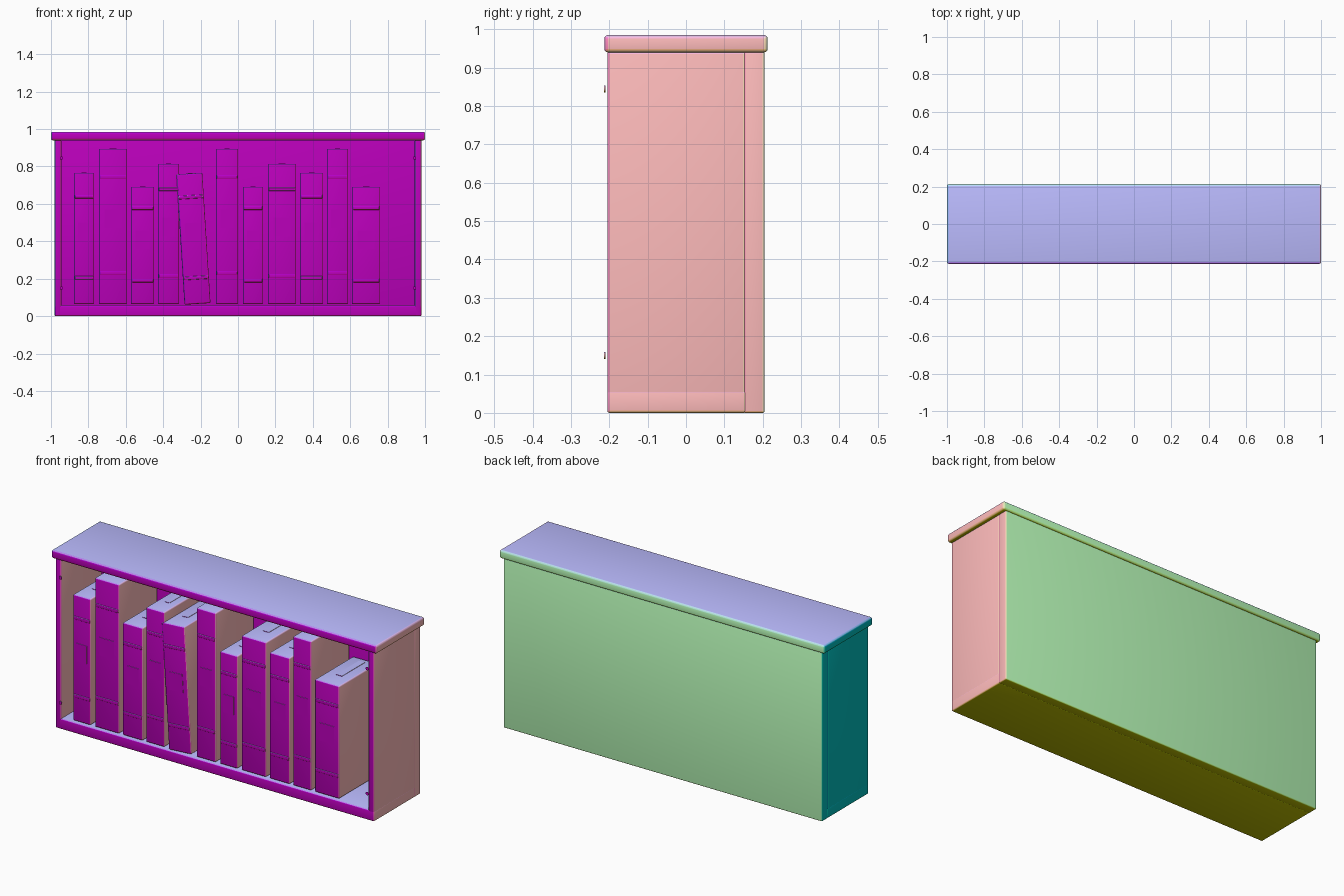
import bpy
import bmesh
import math
from mathutils import Matrix, Vector

if "Cube" in bpy.data.objects:
    bpy.data.objects.remove(bpy.data.objects["Cube"])

PAINTS = {}


def paint(normal):
    """Material whose colour follows the facing direction, in coarse steps."""
    key = tuple(round(c * 2) / 2 + 0.0 for c in normal)
    if key not in PAINTS:
        mat = bpy.data.materials.new("facing_paint")
        mat.diffuse_color = (*(0.5 + 0.5 * c for c in key), 1)
        mat.use_nodes = True
        mat.node_tree.nodes["Principled BSDF"].inputs["Base Color"].default_value = mat.diffuse_color
        PAINTS[key] = mat
    return PAINTS[key]


def finish(name, bm, matrix):
    """Turn a bmesh into a smooth-shaded object painted by facing direction."""
    me = bpy.data.meshes.new(name)
    bm.to_mesh(me)
    bm.free()
    me.transform(matrix)
    ob = bpy.data.objects.new(name, me)
    bpy.context.collection.objects.link(ob)
    slots = {}
    for poly in me.polygons:
        mat = paint(poly.normal)
        if mat not in slots:
            slots[mat] = len(me.materials)
            me.materials.append(mat)
        poly.material_index = slots[mat]
    bpy.ops.object.select_all(action='DESELECT')
    ob.select_set(True)
    bpy.context.view_layer.objects.active = ob
    bpy.ops.object.shade_smooth_by_angle(angle=math.radians(35))
    return ob


def box(name, x, y, z, bevel=0.0, matrix=Matrix()):
    """Box from (min, max) ranges with optional rounded edges."""
    lo, hi = Vector((x[0], y[0], z[0])), Vector((x[1], y[1], z[1]))
    bm = bmesh.new()
    bmesh.ops.create_cube(bm, size=1, matrix=Matrix.Translation((lo + hi) / 2)
                          @ Matrix.Diagonal((*(hi - lo), 1)))
    if bevel:
        bmesh.ops.bevel(bm, geom=bm.edges[:], offset=bevel, segments=3,
                        profile=0.5, affect='EDGES')
    return finish(name, bm, matrix)


# Case
box("top_board", (-1, 1), (-0.213, 0.213), (0.94, 0.985), 0.009)
box("bottom_board", (-0.9803, 0.9803), (-0.205, 0.157), (0, 0.058), 0.006)
box("back_panel", (-0.98, 0.98), (0.15, 0.205), (0, 0.942), 0.005)
for side, s in (("left", -1), ("right", 1)):
    box(side + "_side_panel", sorted((s * 0.98, s * 0.945)),
        (-0.205, 0.155), (0, 0.942), 0.006)
    # Small round pins on the front edges
    for z in (0.15, 0.845):
        bm = bmesh.new()
        bmesh.ops.create_cone(bm, cap_ends=True, segments=16, radius1=0.009,
                              radius2=0.009, depth=0.004)
        finish(side + "_pin", bm, Matrix.Translation((s * 0.944, -0.212, z))
               @ Matrix.Rotation(math.pi / 2, 4, 'X'))

# Books: left edge, right edge, top height, tilt in degrees
BOOKS = [
    (-0.877, -0.770, 0.765, 0), (-0.743, -0.594, 0.893, 0),
    (-0.572, -0.449, 0.690, 0), (-0.428, -0.316, 0.813, 0),
    (-0.308, -0.169, 0.763, -3.6), (-0.118, 0.000, 0.893, 0),
    (0.027, 0.134, 0.690, 0), (0.160, 0.310, 0.813, 0),
    (0.332, 0.455, 0.765, 0), (0.476, 0.588, 0.893, 0),
    (0.610, 0.760, 0.690, 0),
]
REAR, BASE = 0.14, 0.065

for i, (x0, x1, top, deg) in enumerate(BOOKS, 1):
    cx, w, h = (x0 + x1) / 2, x1 - x0, top - BASE
    front = -0.2 if deg else -0.197
    pivot = Matrix.Translation((cx, 0, (BASE + top) / 2))
    lean = pivot @ Matrix.Rotation(math.radians(deg), 4, 'Y') @ pivot.inverted()

    def part(name, x, y, z, bevel=0.0):
        box(f"book_{i}_{name}", x, y, z, bevel, lean)

    part("cover", (x0, x1), (front, REAR), (BASE, top), 0.006)
    # Raised bands across the spine
    for f in (0.2, 0.82):
        z = BASE + f * h
        part("band", (x0 + 0.004, x1 - 0.004), (front - 0.003, front + 0.02),
             (z - 0.009, z + 0.009), 0.003)
    # Label plate on the spine
    z = BASE + 0.55 * h
    part("label", (cx - 0.3 * w, cx + 0.3 * w), (front - 0.002, front + 0.01),
         (z - 0.05, z + 0.05))
    # Page strip on the top
    part("pages", (cx - 0.12 * w, cx + 0.12 * w), (-0.09, 0.11),
         (top - 0.01, top + 0.002))
